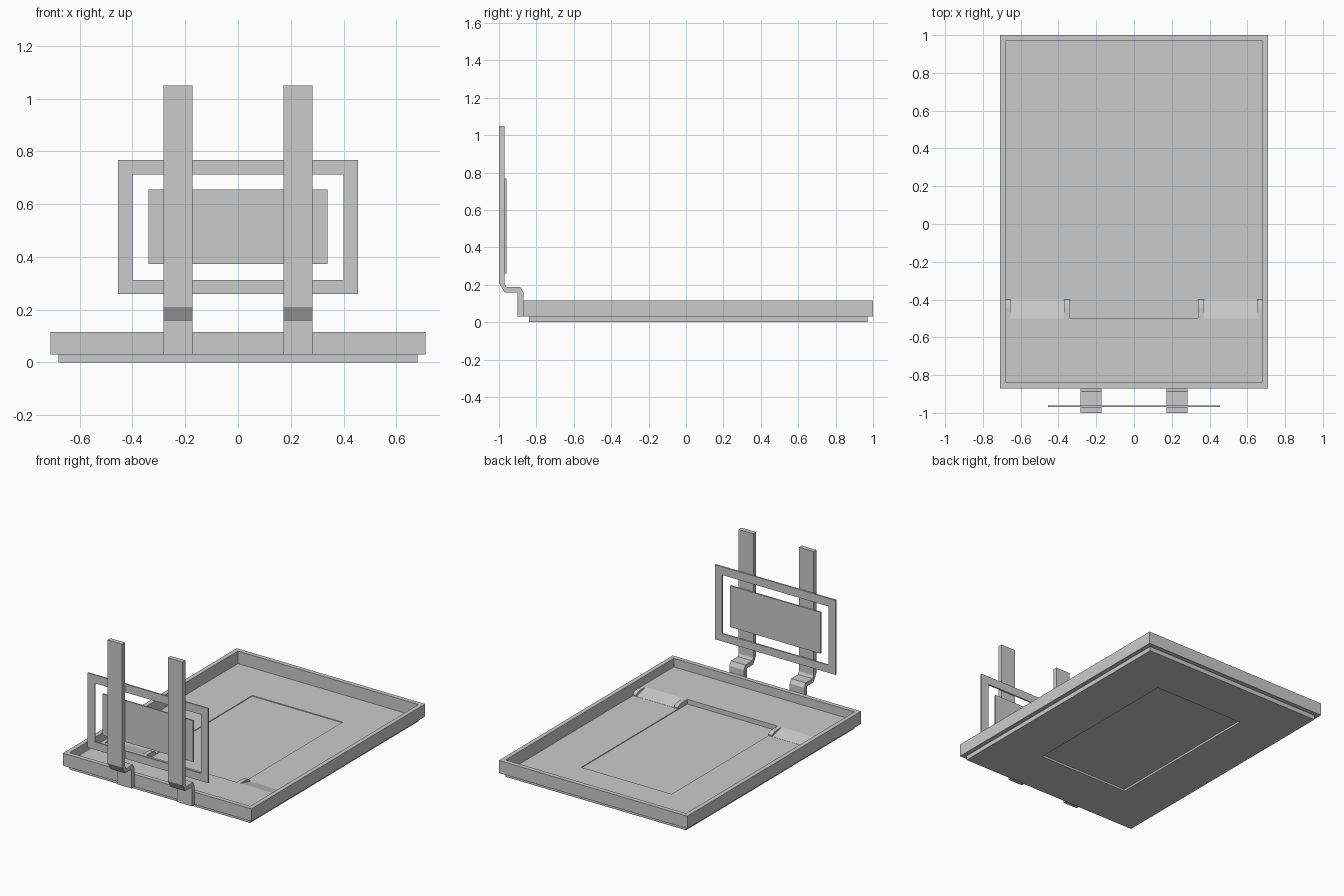
import bpy, bmesh

if "Cube" in bpy.data.objects:
    bpy.data.objects.remove(bpy.data.objects["Cube"])


def finish(name, bm):
    bmesh.ops.recalc_face_normals(bm, faces=bm.faces)
    me = bpy.data.meshes.new(name)
    bm.to_mesh(me)
    bm.free()
    ob = bpy.data.objects.new(name, me)
    bpy.context.collection.objects.link(ob)
    return ob


def extrude(bm, pts, vec):
    f = bm.faces.new([bm.verts.new(p) for p in pts])
    r = bmesh.ops.extrude_face_region(bm, geom=[f])
    bmesh.ops.translate(bm, vec=vec,
                        verts=[v for v in r["geom"] if isinstance(v, bmesh.types.BMVert)])


def strip(name, profile, x0, x1):
    """Extrude a (y, z) profile along x."""
    bm = bmesh.new()
    extrude(bm, [(x0, y, z) for y, z in profile], (x1 - x0, 0, 0))
    return finish(name, bm)


def box(name, x0, x1, y0, y1, z0, z1):
    return strip(name, [(y0, z0), (y1, z0), (y1, z1), (y0, z1)], x0, x1)


def ring(name, outer, inner, place, vec):
    """Rectangular frame; rectangles are (u0, u1, v0, v1), place maps (u, v) to 3D."""
    bm = bmesh.new()

    def corners(r, off):
        pts = [(r[0], r[2]), (r[1], r[2]), (r[1], r[3]), (r[0], r[3])]
        return [bm.verts.new([a + b for a, b in zip(place(*p), off)]) for p in pts]
    loops = [corners(outer, (0, 0, 0)), corners(outer, vec),
             corners(inner, vec), corners(inner, (0, 0, 0))]
    for k in range(4):
        a, b = loops[k], loops[(k + 1) % 4]
        for i in range(4):
            j = (i + 1) % 4
            bm.faces.new((a[i], a[j], b[j], b[i]))
    return finish(name, bm)


# Tray: rim, base plate with opening, and thin recessed panel
plate = (-.68, .68, -.84, .97)
hole = (-.34, .34, -.5, .64)
ring("tray_rim", (-.71, .71, -.87, 1), plate, lambda u, v: (u, v, .03), (0, 0, .085))
ring("tray_base", plate, hole, lambda u, v: (u, v, 0), (0, 0, .03))
box("base_panel", -.34, .34, -.5, .64, .014, .025)

# Raised front shelf with ramps and rounded ribs leading down to the floor
top = .057
box("front_shelf", -.68, .68, -.84, -.5, .02, top)
ramp = [(-.5, .02), (-.4, .02), (-.4, .031), (-.5, top)]
rib = [(-.5, .02), (-.4, .02), (-.4, .038), (-.407, .047), (-.422, .054), (-.445, top), (-.5, top)]
# Support arms bent away from the tray
arm = [(-.87, .03), (-.90, .03), (-.90, .16), (-.97, .16), (-1, .21), (-1, 1.05),
       (-.97, 1.05), (-.97, .205), (-.96, .188), (-.886, .188), (-.87, .16)]
for side, s in (("left", -1), ("right", 1)):
    for name, prof, a, b in (("ramp", ramp, .37, .655), ("inner_rib", rib, .34, .37),
                             ("outer_rib", rib, .655, .68), ("support_arm", arm, .172, .282)):
        strip(f"{name}_{side}", prof, s * a, s * b)

# Upright frame and plate mounted behind the arms
ring("upright_frame", (-.455, .455, .26, .768), (-.4, .4, .312, .712),
     lambda u, v: (u, -.97, v), (0, .01, 0))
box("upright_plate", -.34, .34, -.97, -.96, .374, .655)
